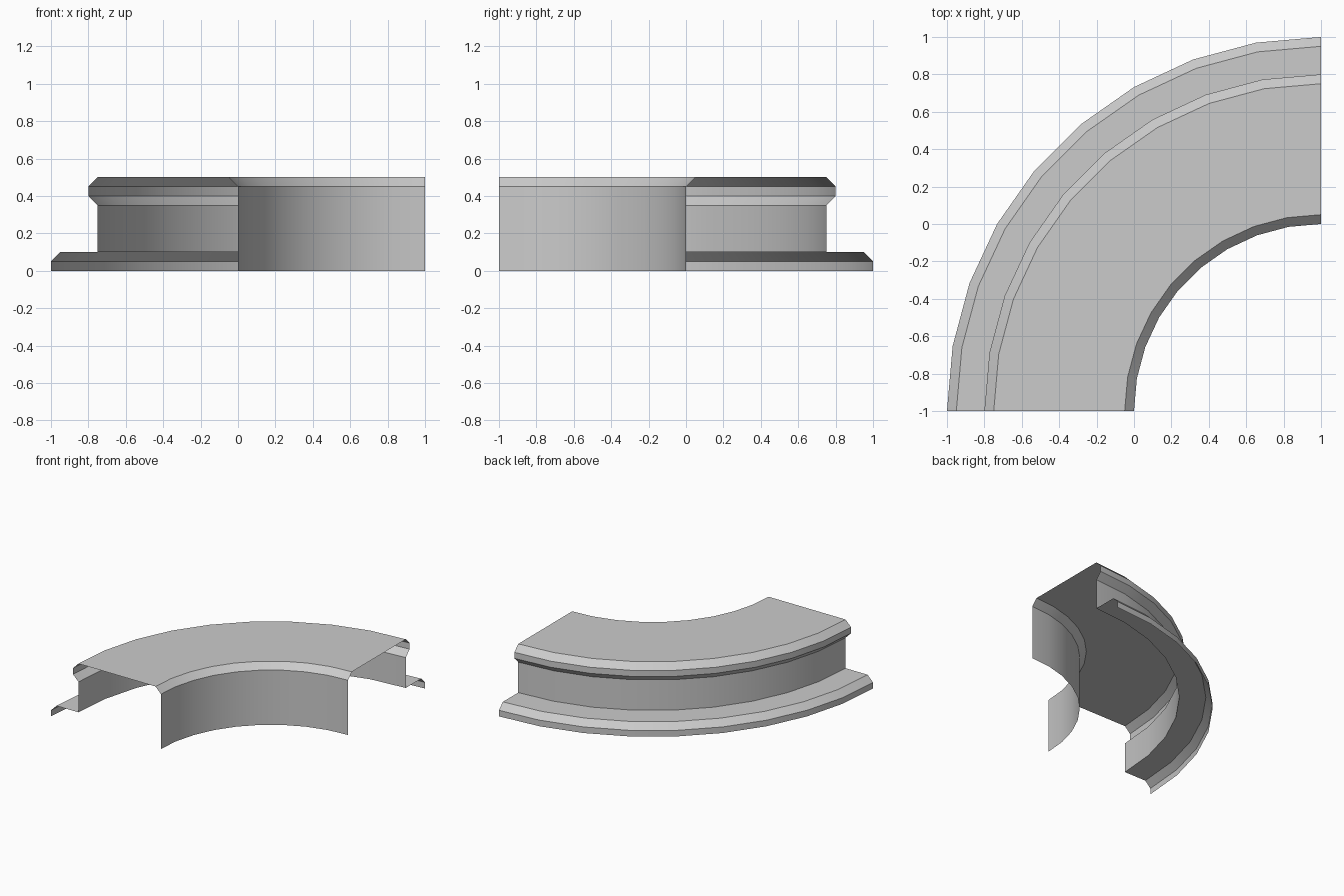
import bpy, bmesh
from math import cos, sin, radians

if "Cube" in bpy.data.objects:
    bpy.data.objects.remove(bpy.data.objects["Cube"])

# Cross-section as (radius, height), from inner wall over the top to the outer foot
PROFILE = [(1.0, 0), (1.0, .45), (1.05, .5), (1.75, .5), (1.8, .45), (1.8, .4),
           (1.75, .35), (1.75, .1), (1.95, .1), (2.0, .05), (2.0, 0)]
CENTRE = (1, -1)
STEPS = 9

# Sweep the section through a quarter turn, open at the ends and underneath
bm = bmesh.new()
rings = []
for i in range(STEPS + 1):
    a = radians(180 - 90 * i / STEPS)
    rings.append([bm.verts.new((CENTRE[0] + r * cos(a), CENTRE[1] + r * sin(a), z))
                  for r, z in PROFILE])
for p, q in zip(rings, rings[1:]):
    for j in range(len(PROFILE) - 1):
        bm.faces.new((p[j], q[j], q[j + 1], p[j + 1]))

# Make the top deck face upward
bm.normal_update()
deck = max(bm.faces, key=lambda f: f.calc_center_median().z)
if deck.normal.z < 0:
    bmesh.ops.reverse_faces(bm, faces=bm.faces[:])

mesh = bpy.data.meshes.new("curved_ledge")
bm.to_mesh(mesh)
bm.free()
ledge = bpy.data.objects.new("curved_ledge", mesh)
bpy.context.collection.objects.link(ledge)

# Smooth along the curve, sharp along the section corners
bpy.context.view_layer.objects.active = ledge
ledge.select_set(True)
bpy.ops.object.shade_smooth_by_angle(angle=radians(30))
